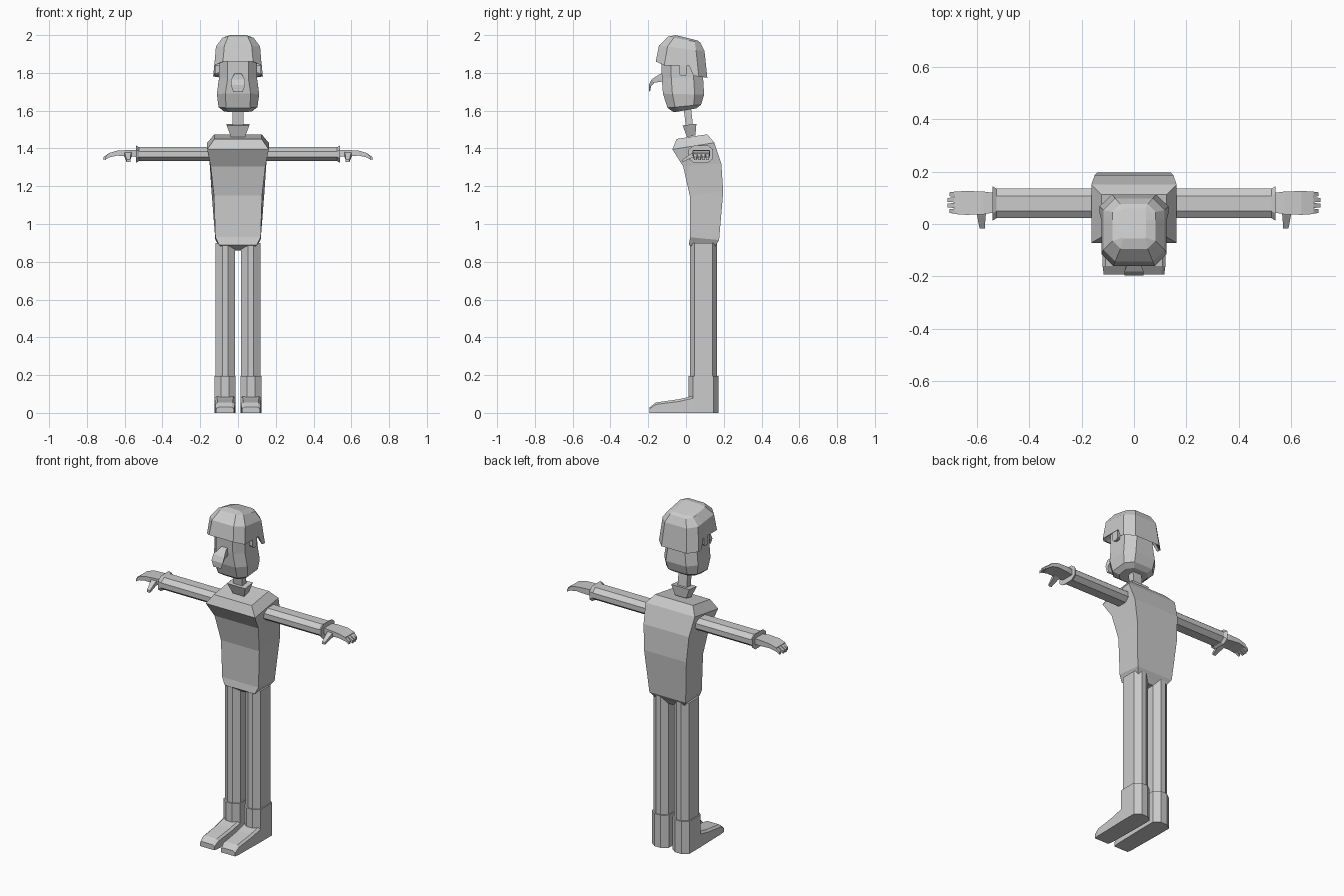
import bpy, bmesh

if "Cube" in bpy.data.objects:
    bpy.data.objects.remove(bpy.data.objects["Cube"])

mat = bpy.data.materials.new("clay grey")
mat.diffuse_color = (0.6, 0.6, 0.6, 1)
mat.use_nodes = True
mat.node_tree.nodes["Principled BSDF"].inputs["Base Color"].default_value = mat.diffuse_color


def loft(name, rings, mirror=False):
    """Skin a list of equal-sized point rings and cap both ends."""
    bm = bmesh.new()
    vr = [[bm.verts.new(p) for p in r] for r in rings]
    n = len(vr[0])
    for a, b in zip(vr, vr[1:]):
        for i in range(n):
            j = (i + 1) % n
            bm.faces.new((a[i], a[j], b[j], b[i]))
    bm.faces.new(vr[0][::-1])
    bm.faces.new(vr[-1])
    bmesh.ops.recalc_face_normals(bm, faces=bm.faces)
    me = bpy.data.meshes.new(name)
    bm.to_mesh(me)
    bm.free()
    me.materials.append(mat)
    ob = bpy.data.objects.new(name, me)
    bpy.context.collection.objects.link(ob)
    if mirror:
        m = ob.modifiers.new("mirror", 'MIRROR')
        m.use_axis = (True, False, False)
        m.use_bisect_axis = (False, False, False)
        m.use_mirror_merge = False
    return ob


def oct8(u0, u1, v0, v1, cu, cv, cv2=None):
    """Chamfered rectangle in 2D."""
    c2 = cv if cv2 is None else cv2
    return [(u0 + cu, v0), (u1 - cu, v0), (u1, v0 + cv), (u1, v1 - c2),
            (u1 - cu, v1), (u0 + cu, v1), (u0, v1 - c2), (u0, v0 + cv)]


def flat(pts, y0, y1, zf, zb):
    """Lift a plan outline to a height that slopes from front to back."""
    return [(x, y, zf + (zb - zf) * (y - y0) / (y1 - y0)) for x, y in pts]


def quad(hf, hb, yf, zf, yb, zb):
    return [(-hf, yf, zf), (hf, yf, zf), (hb, yb, zb), (-hb, yb, zb)]


# Torso: front half width, back half width, front y/z, back y/z
loft("torso", [quad(*r) for r in (
    (.07, .07, .055, .86, .14, .86),
    (.10, .10, .015, .89, .155, .885),
    (.12, .12, .022, .93, .175, .915),
    (.127, .14, .02, 1.15, .197, 1.17),
    (.145, .15, -.015, 1.305, .187, 1.32),
    (.163, .163, -.072, 1.395, .15, 1.43),
    (.125, .125, -.05, 1.45, .113, 1.475))])

# Neck and collar
loft("collar", [quad(*r) for r in (
    (.037, .037, .005, 1.46, .05, 1.47),
    (.06, .06, -.018, 1.522, .055, 1.53))])
loft("neck", [quad(*r) for r in (
    (.03, .03, .0, 1.51, .038, 1.51),
    (.03, .03, -.015, 1.63, .025, 1.63))])

# Head
head = []
for hw, y0, y1, zf, zb, cx, cy in (
        (.075, -.065, .055, 1.592, 1.612, .03, .03),
        (.103, -.098, .08, 1.615, 1.632, .04, .04),
        (.112, -.122, .096, 1.69, 1.685, .045, .05),
        (.10, -.128, .09, 1.77, 1.78, .045, .05),
        (.10, -.13, .085, 1.88, 1.88, .045, .05)):
    head.append(flat(oct8(-hw, hw, y0, y1, cx, cy), y0, y1, zf, zb))
loft("head", head)

# Nose: hooked strip hanging off the face
loft("nose", [quad(*r) for r in (
    (.018, .018, -.12, 1.80, -.10, 1.77),
    (.022, .022, -.145, 1.79, -.12, 1.755),
    (.037, .03, -.182, 1.765, -.168, 1.748),
    (.037, .03, -.197, 1.735, -.184, 1.73),
    (.026, .022, -.197, 1.70, -.19, 1.705))])

# Ears
loft("ear", [[(x, y, z) for y, z in oct8(a, b, lo, hi, .008, .01)]
             for x, a, b, lo, hi in ((.09, -.035, .0, 1.795, 1.85),
                                     (.122, -.035, .005, 1.785, 1.85))], mirror=True)


# Cap: short brim at the front, long flap over the sides and back
def cap_ring(hw, y0, y1, zf, zb, c, flap=None):
    right = [(hw - c, y0), (hw, y0 + c), (hw, .015), (hw, .04), (hw, y1 - c), (hw - c, y1)]
    pts = right + [(-x, y) for x, y in right[::-1]]
    r = flat(pts, y0, y1, zf, zb)
    if flap:
        r = [(x * (1.05 if y > .03 else 1), y, flap[0] if y < y0 + c / 2 else
              flap[1] if y < .03 else flap[2] - .15 * (y - .04)) for x, y, z in r]
    return r


loft("cap", [
    cap_ring(.09, -.125, .08, 1.88, 1.86, .04),
    cap_ring(.118, -.152, .105, 0, 0, .045, (1.86, 1.842, 1.79)),
    cap_ring(.125, -.16, .113, 0, 0, .045, (1.86, 1.84, 1.785)),
    cap_ring(.117, -.143, .098, 1.945, 1.915, .045),
    cap_ring(.082, -.095, .076, 1.992, 1.96, .03),
    cap_ring(.045, -.055, .06, 2.0, 1.972, .003)])


# Legs and boots
def plan(x0, x1, y0, y1, z):
    return [(x, y, z) for x, y in oct8(x0, x1, y0, y1, .035, .026)]


loft("leg", [plan(.017, .118, .02, .165, z) for z in (.15, .90)], mirror=True)
loft("boot", [plan(.012, .124, .012, .172, z) for z in (0, .195)], mirror=True)
loft("foot", [[(a, y, 0), (b, y, 0), (b, y, zs), (b - .012, y, zt), (a + .012, y, zt), (a, y, zs)]
              for y, a, b, zs, zt in ((-.192, .022, .116, .022, .03),
                                      (-.16, .016, .12, .045, .055),
                                      (-.04, .014, .122, .06, .072),
                                      (.04, .012, .124, .078, .09),
                                      (.09, .012, .124, .085, .10))], mirror=True)

# Arms with flared cuffs
loft("arm", [[(x, y, z) for y, z in oct8(.022 - e, .135 + e, 1.333 - e, 1.407 + e, .028, .022)]
             for x, e in ((.12, 0), (.525, 0), (.54, .009))], mirror=True)


# Hands: palm, four fingers and a thumb
def slab(x, y0, y1, z0, z1):
    return [(x, y0, z0), (x, y1, z0), (x, y1, z1), (x, y0, z1)]


loft("palm", [slab(.53, .045, .118, 1.355, 1.39), slab(.575, .037, .124, 1.358, 1.392),
              slab(.64, .035, .126, 1.362, 1.388), slab(.685, .038, .124, 1.352, 1.375)],
     mirror=True)
for i, tip in enumerate((.705, .713, .713, .705)):
    a = .039 + i * .0215
    loft(f"finger_{i + 1}", [slab(.68, a, a + .0205, 1.354, 1.376),
                             slab(tip, a + .003, a + .0175, 1.338, 1.354)], mirror=True)
loft("thumb", [[(c - w, y, z0), (c + w, y, z0), (c + w, y, z1), (c - w, y, z1)]
               for y, c, w, z0, z1 in ((.05, .583, .022, 1.36, 1.387),
                                       (.03, .583, .016, 1.35, 1.375),
                                       (-.018, .58, .01, 1.328, 1.342))], mirror=True)
